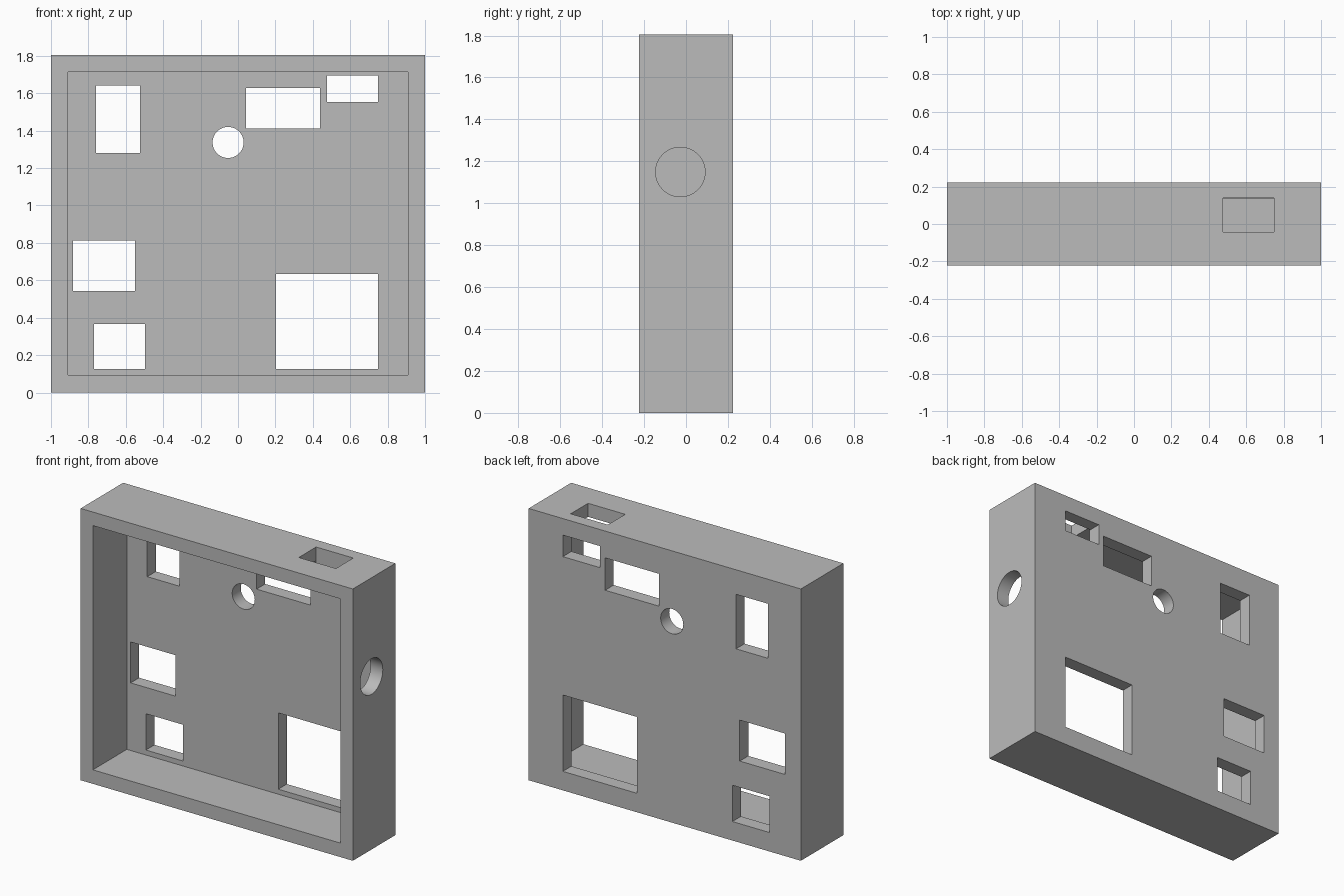
import bpy
import math

# Remove the default cube
if "Cube" in bpy.data.objects:
    bpy.data.objects.remove(bpy.data.objects["Cube"], do_unlink=True)

grey = bpy.data.materials.new("light grey")
grey.use_nodes = True
colour = (0.5, 0.5, 0.5, 1)
grey.diffuse_color = colour
grey.node_tree.nodes["Principled BSDF"].inputs["Base Color"].default_value = colour

HALF_DEPTH = 0.223
HEIGHT = 1.805
WALL = 0.09
BACK = HALF_DEPTH - WALL / 2      # middle of the back panel
CUT = WALL + 0.04                 # cutter length through one wall


def box(name, x0, x1, y0, y1, z0, z1):
    bpy.ops.mesh.primitive_cube_add(
        size=1, location=((x0 + x1) / 2, (y0 + y1) / 2, (z0 + z1) / 2))
    ob = bpy.context.object
    ob.name = name
    ob.scale = (x1 - x0, y1 - y0, z1 - z0)
    bpy.ops.object.transform_apply(location=False, rotation=False, scale=True)
    ob.data.materials.append(grey)
    return ob


def cylinder(name, radius, location, rotation):
    bpy.ops.mesh.primitive_cylinder_add(
        vertices=64, radius=radius, depth=CUT, location=location, rotation=rotation)
    ob = bpy.context.object
    ob.name = name
    ob.data.materials.append(grey)
    return ob


# Outer block of the enclosure
case = box("enclosure", -1, 1, -HALF_DEPTH, HALF_DEPTH, 0, HEIGHT)

# Cavity open to the front
cutters = [box("cavity", -1 + WALL, 1 - WALL, -HALF_DEPTH - 0.1,
               HALF_DEPTH - WALL, WALL + 0.003, HEIGHT - WALL)]

# Rectangular windows in the back panel: x range, z range
windows = [
    (-0.76, -0.524, 1.28, 1.642),
    (0.043, 0.438, 1.412, 1.627),
    (0.476, 0.749, 1.552, 1.695),
    (-0.882, -0.551, 0.542, 0.814),
    (-0.77, -0.497, 0.126, 0.367),
    (0.203, 0.749, 0.126, 0.633),
]
for x0, x1, z0, z1 in windows:
    cutters.append(box("window", x0, x1, BACK - CUT / 2, BACK + CUT / 2, z0, z1))

# Slot in the top wall, round holes in the back panel and left wall
cutters.append(box("top_slot", 0.476, 0.749, -0.042, 0.14,
                   HEIGHT - WALL - 0.02, HEIGHT + 0.02))
cutters.append(cylinder("back_hole", 0.083, (-0.053, BACK, 1.337),
                        (math.pi / 2, 0, 0)))
cutters.append(cylinder("side_hole", 0.118, (1 - WALL / 2, -0.027, 1.149),
                        (0, math.pi / 2, 0)))

# Cut every opening, then discard the cutters
bpy.ops.object.select_all(action='DESELECT')
case.select_set(True)
bpy.context.view_layer.objects.active = case
for cutter in cutters:
    cutter.hide_render = True
    mod = case.modifiers.new(cutter.name, 'BOOLEAN')
    mod.operation = 'DIFFERENCE'
    mod.solver = 'EXACT'
    mod.object = cutter
    bpy.ops.object.modifier_apply(modifier=mod.name)
    bpy.data.objects.remove(cutter, do_unlink=True)

bpy.ops.object.shade_smooth_by_angle(angle=math.radians(30))
